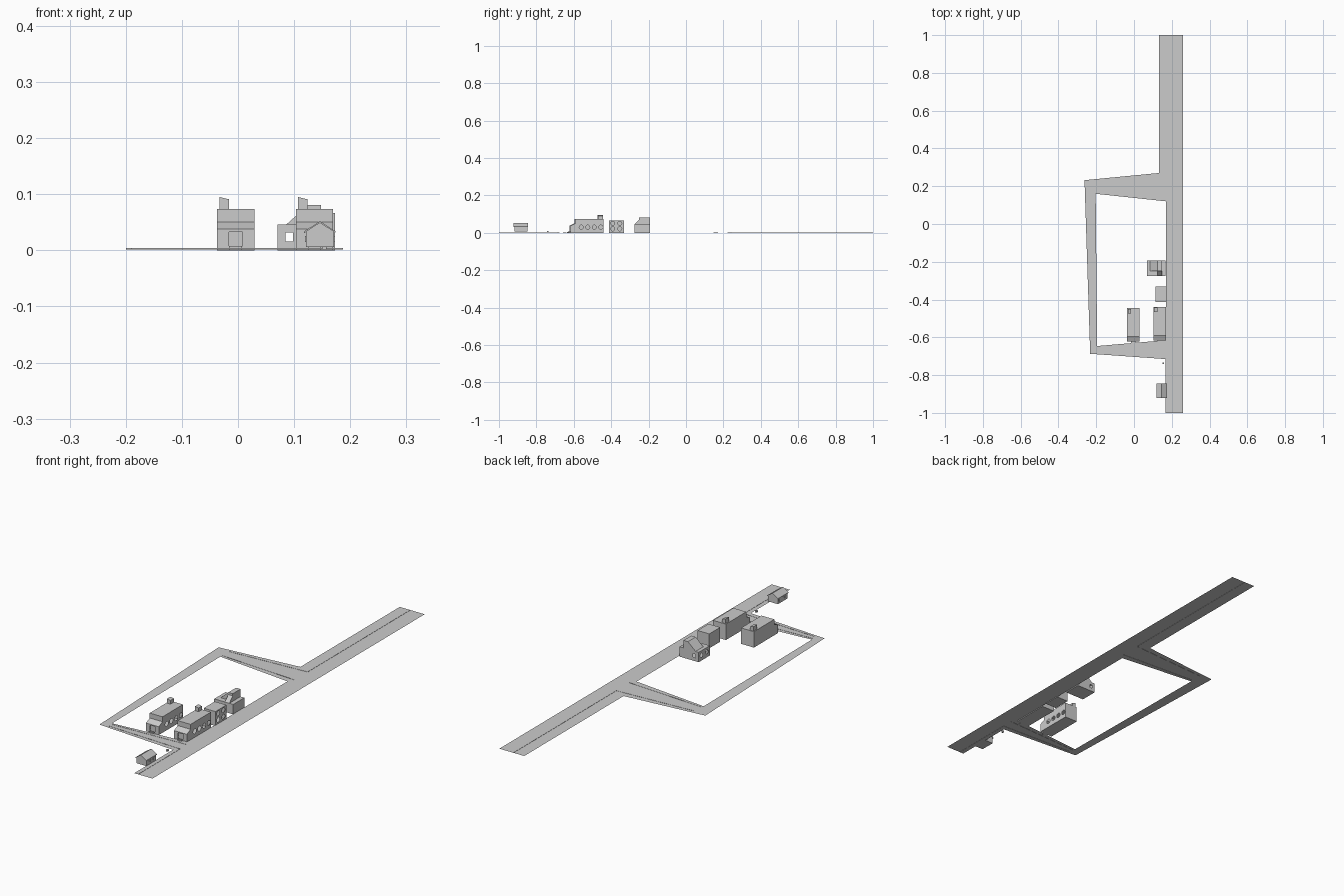
import bpy, bmesh, math
from mathutils import Vector

cube = bpy.data.objects.get("Cube")
if cube:
    bpy.data.objects.remove(cube, do_unlink=True)

grey = bpy.data.materials.new("plain_grey")
grey.use_nodes = True
grey.diffuse_color = (0.6, 0.6, 0.6, 1)
grey.node_tree.nodes["Principled BSDF"].inputs["Base Color"].default_value = (0.6, 0.6, 0.6, 1)


def finish(name, bm):
    mesh = bpy.data.meshes.new(name)
    bm.to_mesh(mesh)
    bm.free()
    mesh.materials.append(grey)
    ob = bpy.data.objects.new(name, mesh)
    bpy.context.collection.objects.link(ob)
    return ob


def sheet(name, axis, level, outline, holes=(), facing=1):
    """Flat sheet across one axis, with holes; facing sets the side it looks to."""
    bm = bmesh.new()
    for loop in [outline, *holes]:
        verts = []
        for point in loop:
            co = list(point)
            co.insert(axis, level)
            verts.append(bm.verts.new(co))
        for i, v in enumerate(verts):
            bm.edges.new((verts[i - 1], v))
    normal = Vector((0, 0, 0))
    normal[axis] = facing
    bmesh.ops.triangle_fill(bm, use_beauty=True, edges=bm.edges[:], normal=normal)
    bm.normal_update()
    for f in bm.faces:
        if f.normal.dot(normal) < 0:
            f.normal_flip()
    return finish(name, bm)


def face(name, points):
    bm = bmesh.new()
    bm.faces.new([bm.verts.new(p) for p in points])
    return finish(name, bm)


def prism(name, axis, outline, a, b):
    """Solid made by extruding an outline along one axis."""
    bm = bmesh.new()
    rings = []
    for level in (a, b):
        ring = []
        for point in outline:
            co = list(point)
            co.insert(axis, level)
            ring.append(bm.verts.new(co))
        rings.append(ring)
        bm.faces.new(ring)
    for i in range(len(outline)):
        bm.faces.new((rings[0][i - 1], rings[0][i], rings[1][i], rings[1][i - 1]))
    bmesh.ops.recalc_face_normals(bm, faces=bm.faces[:])
    return finish(name, bm)


def rect(u0, v0, u1, v1):
    return [(u0, v0), (u1, v0), (u1, v1), (u0, v1)]


def box(name, x0, x1, y0, y1, z0, z1):
    return prism(name, 2, rect(x0, y0, x1, y1), z0, z1)


def ring(u, v, r, sides=10):
    return [(u + r * math.cos(math.tau * i / sides), v + r * math.sin(math.tau * i / sides))
            for i in range(sides)]


# Road: one sheet with the block cut out
road_z = 0.003
block = [(-0.195, -0.646), (0.17, -0.615), (0.17, 0.12), (-0.203, 0.16)]
road = [(0.132, 1), (0.26, 1), (0.26, -1), (0.166, -1), (0.166, -0.715),
        (-0.232, -0.687), (-0.262, 0.232), (0.132, 0.27)]
sheet("road", 2, road_z, road, [block])

# Low kerbs along the road
kerbs = [((0.187, 0.245), (0.187, 1)), ((0.187, -0.69), (0.187, -1)),
         ((-0.2, 0.222), (0.187, 0.245)), ((-0.2, 0.172), (0.187, 0.148)),
         ((-0.19, -0.657), (0.187, -0.64)), ((-0.19, -0.677), (0.187, -0.692))]
for p, q in kerbs:
    face("kerb", [(*p, road_z - 0.001), (*q, road_z - 0.001),
                  (*q, road_z + 0.001), (*p, road_z + 0.001)])


def shop(x0, shift):
    """Long building with awning, arched side windows, doorway and chimney."""
    x1 = x0 + 0.066
    back, wall, front = (y + shift for y in (-0.446, -0.596, -0.623))
    top, sill, eave = 0.074, 0.051, 0.038
    profile = [(front, 0), (back, 0), (back, top), (wall, top), (wall, sill), (front, eave)]
    windows = [ring(back - 0.015 - 0.035 * i, 0.03, 0.011) for i in range(4)]
    sheet("shop_window_wall", 0, x1, profile, windows)
    sheet("shop_plain_wall", 0, x0, profile, facing=-1)
    sheet("shop_roof", 2, top, rect(x0, wall, x1, back))
    sheet("shop_floor", 2, 0, rect(x0, front, x1, back), facing=-1)
    sheet("shop_back_wall", 1, back, rect(x0, 0, x1, top))
    sheet("shop_upper_front", 1, wall, rect(x0, sill, x1, top), facing=-1)
    face("shop_awning", [(x0, front, eave), (x0, wall, sill), (x1, wall, sill), (x1, front, eave)])
    mid = (x0 + x1) / 2
    sheet("shop_front", 1, front, rect(x0, 0, x1, eave),
          [rect(mid - 0.012, 0.008, mid + 0.012, 0.033)], -1)
    sheet("shop_door", 1, front + 0.006, rect(mid - 0.013, 0, mid + 0.013, 0.035), facing=-1)
    # Two door steps
    for depth, height in ((0.007, 0.008), (0.013, 0.004)):
        box("shop_step", mid - 0.011, mid + 0.011, front - depth, front, 0, height)
    # Chimney with a slanted top
    prism("shop_chimney", 1, [(x0 + 0.004, top - 0.01), (x0 + 0.021, top - 0.01),
                              (x0 + 0.021, 0.091), (x0 + 0.004, 0.095)], back - 0.027, back - 0.003)


shop(-0.037, 0)
shop(0.103, 0.006)

# Square block with four round windows on the street side
bx0, bx1, by0, by1, bh = 0.113, 0.173, -0.413, -0.332, 0.067
panes = [ring(y, z, 0.011) for y in (-0.392, -0.354) for z in (0.021, 0.051)]
sheet("block_window_wall", 0, bx1, rect(by0, 0, by1, bh), panes)
sheet("block_plain_wall", 0, bx0, rect(by0, 0, by1, bh), facing=-1)
for y, way in ((by0, -1), (by1, 1)):
    sheet("block_end_wall", 1, y, rect(bx0, 0, bx1, bh), facing=way)
for z, way in ((0, -1), (bh, 1)):
    sheet("block_roof" if z else "block_floor", 2, z, rect(bx0, by0, bx1, by1), facing=way)

# House: low body with open windows and a raised upper storey
hx0, hx1, hy0, hy1, hh = 0.07, 0.168, -0.275, -0.193, 0.046
openings = [rect(0.085, 0.016, 0.098, 0.032)]
for y, way in ((hy0, -1), (hy1, 1)):
    sheet("house_wall", 1, y, rect(hx0, 0, hx1, hh), openings, way)
sheet("house_left_wall", 0, hx1, rect(hy0, 0, hy1, hh))
sheet("house_right_wall", 0, hx0, rect(hy0, 0, hy1, hh),
      [ring(y, 0.025, 0.009) for y in (-0.255, -0.213)], -1)
sheet("house_roof", 2, hh, rect(hx0, hy0, hx1, hy1))
sheet("house_floor", 2, 0, rect(hx0, hy0, hx1, hy1), facing=-1)
prism("house_upper_storey", 1, [(0.086, hh), (0.148, hh), (0.148, 0.081), (0.125, 0.081)],
      -0.25, hy1)
prism("house_front_slope", 0, [(hy0, hh), (-0.24, hh), (-0.24, 0.081)], 0.125, 0.148)

# Hut with a gable roof and three small windows on each side
gx0, gx1, gy0, gy1 = 0.121, 0.171, -0.918, -0.848
gm = (gx0 + gx1) / 2
prism("hut_body", 1, [(gx0, 0.006), (gx1, 0.006), (gx1, 0.033), (gm, 0.05), (gx0, 0.033)], gy0, gy1)
for side in (-1, 1):
    prism("hut_roof", 1, [(gm, 0.049), (gm + side * 0.028, 0.031),
                          (gm + side * 0.028, 0.034), (gm, 0.052)], gy0 - 0.004, gy1 + 0.004)
    x = gm + side * 0.0255
    for y in (-0.904, -0.883, -0.862):
        box("hut_window", x - 0.001, x + 0.001, y - 0.006, y + 0.006, 0.015, 0.026)

# Small roadside marker
box("roadside_marker", 0.15, 0.158, -0.742, -0.734, 0.002, 0.01)
